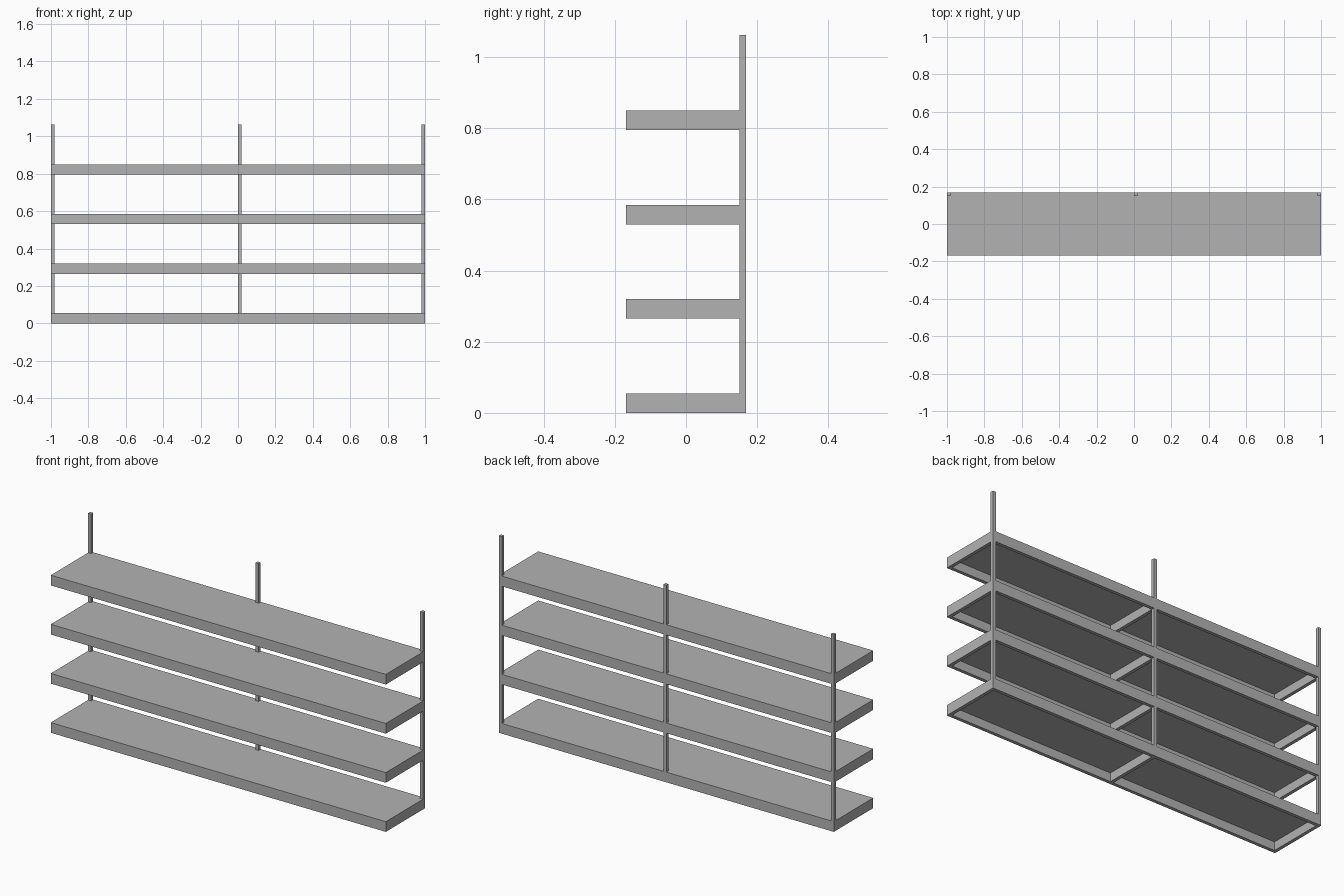
import bpy
import bmesh
from mathutils import Vector

if "Cube" in bpy.data.objects:
    bpy.data.objects.remove(bpy.data.objects["Cube"], do_unlink=True)

HALF_W, HALF_D = 1.0, 0.168
HEIGHT = 1.063
BAR = 0.018          # thickness of posts, rims and ribs
SHELF_H = 0.055
BOARD = 0.009        # thickness of the shelf top
PITCH = 0.265
BAR_STARTS = (-HALF_W, 0.0, HALF_W - BAR)

grey = bpy.data.materials.new("plain grey")
grey.use_nodes = True
colour = (0.45, 0.45, 0.45, 1)
grey.diffuse_color = colour
grey.node_tree.nodes["Principled BSDF"].inputs["Base Color"].default_value = colour


def make_box(low, high):
    """Box between two corners, as a bmesh."""
    bm = bmesh.new()
    bmesh.ops.create_cube(bm, size=1)
    low, high = Vector(low), Vector(high)
    for v in bm.verts:
        v.co = (low + high) / 2 + v.co * (high - low)
    return bm


def add_object(name, bm):
    mesh = bpy.data.meshes.new(name)
    bmesh.ops.recalc_face_normals(bm, faces=bm.faces)
    bm.to_mesh(mesh)
    bm.free()
    mesh.materials.append(grey)
    obj = bpy.data.objects.new(name, mesh)
    bpy.context.collection.objects.link(obj)
    return obj


def cut(bm, point, normal):
    bmesh.ops.bisect_plane(bm, geom=bm.verts[:] + bm.edges[:] + bm.faces[:],
                           plane_co=point, plane_no=normal)


# Shelves: a solid tray with two pockets sunk into the underside
def make_shelf(name, z):
    bm = make_box((-HALF_W, -HALF_D, z), (HALF_W, HALF_D, z + SHELF_H))
    for x in (BAR - HALF_W, 0, BAR, HALF_W - BAR):
        cut(bm, (x, 0, 0), (1, 0, 0))
    for y in (BAR - HALF_D, HALF_D - BAR):
        cut(bm, (0, y, 0), (0, 1, 0))
    bm.normal_update()
    pockets = []
    for f in bm.faces:
        c = f.calc_center_median()
        if f.normal.z < -0.9 and abs(c.y) < 0.05 and 0.1 < abs(c.x) < 0.9:
            pockets.append(f)
    result = bmesh.ops.extrude_face_region(bm, geom=pockets)
    raised = [g for g in result["geom"] if isinstance(g, bmesh.types.BMVert)]
    bmesh.ops.translate(bm, verts=raised, vec=(0, 0, SHELF_H - BOARD))
    leftover = [f for f in pockets if f.is_valid]
    if leftover:
        bmesh.ops.delete(bm, geom=leftover, context='FACES_ONLY')
    add_object(name, bm)


for i in range(4):
    make_shelf(f"shelf_{i + 1}", i * PITCH)

# Rear posts, flush with the back edge of the shelves
for side, x in zip(("right", "middle", "left"), BAR_STARTS):
    add_object(f"{side}_post", make_box((x, HALF_D - BAR, 0), (x + BAR, HALF_D, HEIGHT)))
